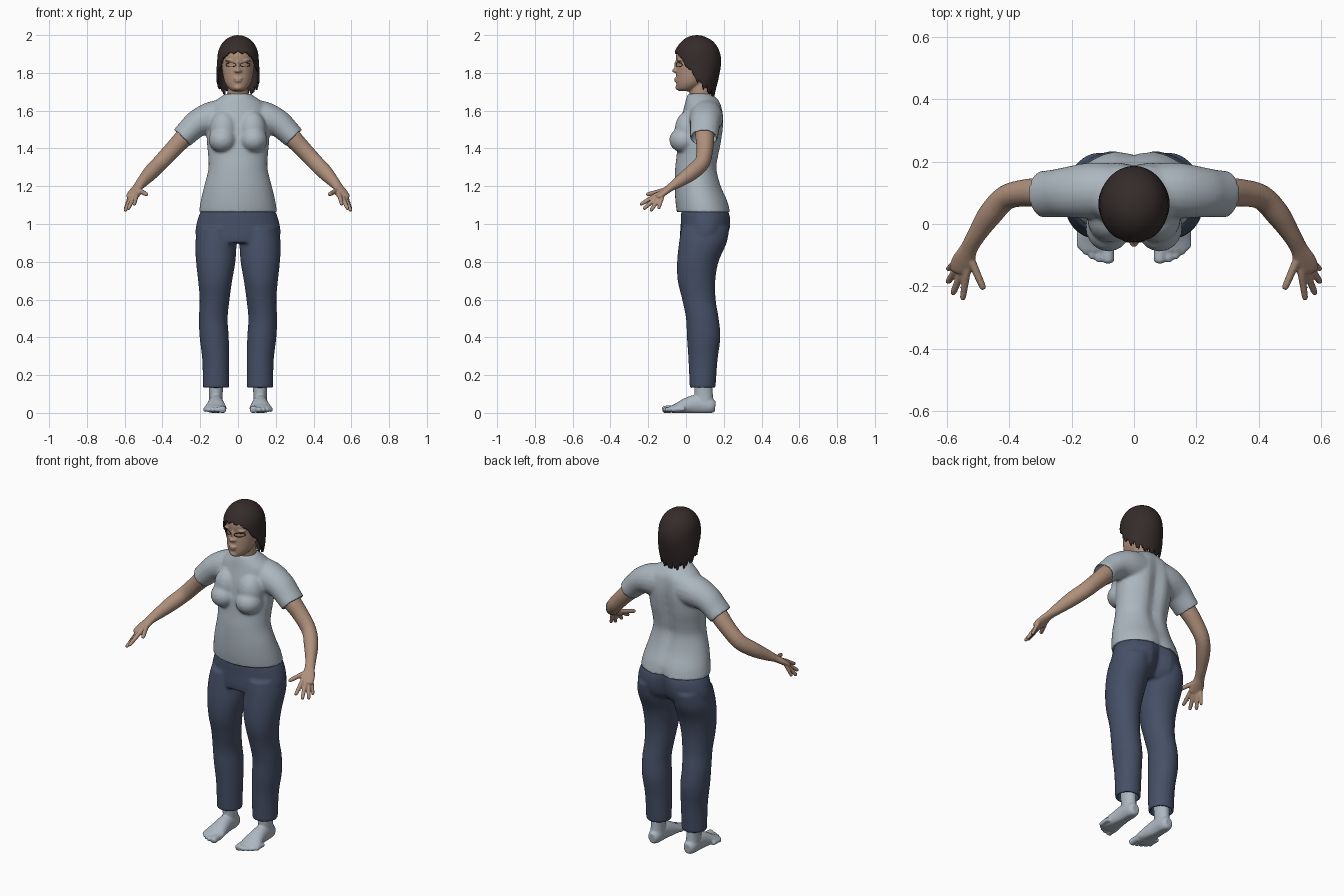
import bpy, bmesh, math
from mathutils import Vector, Matrix

if "Cube" in bpy.data.objects:
    bpy.data.objects.remove(bpy.data.objects["Cube"])


def material(name, rgb):
    m = bpy.data.materials.new(name)
    m.use_nodes = True
    m.diffuse_color = (*rgb, 1)
    m.node_tree.nodes["Principled BSDF"].inputs["Base Color"].default_value = (*rgb, 1)
    return m


SHIRT = material("pale grey blue cloth", (0.41, 0.47, 0.52))
DENIM = material("navy cloth", (0.06, 0.08, 0.135))
SKIN = material("tan skin", (0.43, 0.28, 0.20))
HAIR = material("dark brown hair", (0.035, 0.025, 0.024))
SOCK = material("pale grey sock", (0.42, 0.48, 0.54))


def spline(rows, steps=4):
    """Catmull-Rom resampling of equal-length rows."""
    out = []
    for i in range(len(rows) - 1):
        p = [rows[max(0, min(len(rows) - 1, i + k))] for k in (-1, 0, 1, 2)]
        for s in range(steps):
            t = s / steps
            out.append([b + 0.5 * t * (c - a + t * (2 * a - 5 * b + 4 * c - d + t * (3 * (b - c) + d - a)))
                        for a, b, c, d in zip(*p)])
    return out + [list(rows[-1])]


def skin_rings(bm, rings, cup=0):
    """Closed skin over rings; a cup below 1 turns the last end inward as a hem."""
    if cup:
        for ring in rings[:-5:-1]:
            mid = sum(ring, Vector()) / len(ring)
            rings = rings + [[mid + (p - mid) * cup for p in ring]]
    vs = [[bm.verts.new(p) for p in ring] for ring in rings]
    n = len(vs[0])
    for a, b in zip(vs, vs[1:]):
        for i in range(n):
            bm.faces.new((a[i], a[(i + 1) % n], b[(i + 1) % n], b[i]))
    bm.faces.new(vs[0])
    bm.faces.new(vs[-1])


def stack(bm, rows, side=1, cup=0, n=40):
    """Level rings: height, centre x, half width, front y, back y, cleft depth at the back."""
    rings = []
    for z, cx, rx, yf, yb, cleft in spline(rows):
        ring = []
        for i in range(n):
            a = math.tau * i / n
            x, s = rx * math.cos(a), math.sin(a)
            y = (yf + yb) / 2 + (yb - yf) / 2 * s
            y -= cleft * max(s, 0) * math.exp(-(x / 0.04) ** 2)
            ring.append(Vector(((cx + x) * side, y, z)))
        rings.append(ring)
    skin_rings(bm, rings, cup)


def limb(bm, rows, side=1, cup=0, n=20):
    """Rings square to a path: x, y, z, half width, half thickness."""
    pts = spline(rows)
    rings = []
    for i, (x, y, z, w, h) in enumerate(pts):
        t = (Vector(pts[min(i + 1, len(pts) - 1)][:3]) - Vector(pts[max(i - 1, 0)][:3])).normalized()
        u = t.cross(Vector((0, 0, 1))).normalized()
        v = u.cross(t)
        ring = [Vector((x, y, z)) + u * w * math.cos(math.tau * k / n) + v * h * math.sin(math.tau * k / n)
                for k in range(n)]
        rings.append([Vector((p.x * side, p.y, p.z)) for p in ring])
    skin_rings(bm, rings, cup)


def ball(bm, centre, radii):
    bmesh.ops.create_uvsphere(bm, u_segments=20, v_segments=12, radius=1,
                              matrix=Matrix.Translation(centre) @ Matrix.Diagonal((*radii, 1)))


def finish(bm, name, mat, voxel=0, smooth=0):
    bmesh.ops.recalc_face_normals(bm, faces=bm.faces)
    mesh = bpy.data.meshes.new(name)
    bm.to_mesh(mesh)
    bm.free()
    mesh.materials.append(mat)
    for p in mesh.polygons:
        p.use_smooth = True
    ob = bpy.data.objects.new(name, mesh)
    bpy.context.collection.objects.link(ob)
    if voxel:
        r = ob.modifiers.new("Fuse", 'REMESH')
        r.mode, r.voxel_size, r.use_smooth_shade = 'VOXEL', voxel, True
    if smooth:
        s = ob.modifiers.new("Soften", 'SMOOTH')
        s.factor, s.iterations = 0.5, smooth
    return ob


# Shirt: torso, bust and open sleeves
bm = bmesh.new()
stack(bm, [(1.69, 0, .065, .01, .135, 0), (1.66, 0, .11, 0, .168, 0), (1.62, 0, .15, -.01, .195, .01),
           (1.54, 0, .165, -.03, .207, .02), (1.44, 0, .165, -.043, .197, .025), (1.36, 0, .158, -.05, .18, .02),
           (1.29, 0, .157, -.058, .172, .02), (1.2, 0, .179, -.06, .192, .012), (1.12, 0, .198, -.056, .226, .01),
           (1.06, 0, .207, -.048, .243, .02)], cup=.93)
for s in (1, -1):
    ball(bm, (.082 * s, -.01, 1.445), (.074, .079, .068))
    ball(bm, (.075 * s, .015, 1.5), (.075, .075, .1))
    limb(bm, [(.06, .11, 1.565, .085, .1), (.14, .107, 1.56, .09, .088), (.21, .102, 1.535, .082, .074),
              (.255, .098, 1.497, .077, .066), (.298, .095, 1.455, .075, .061)], s, cup=.84)
finish(bm, "shirt", SHIRT, .008, 6)

# Trousers
bm = bmesh.new()
stack(bm, [(1.1, 0, .17, -.01, .2, 0), (1.06, 0, .2, -.025, .235, .02), (1.0, 0, .22, -.028, .243, .035),
           (.94, 0, .224, -.032, .23, .04), (.9, 0, .2, -.03, .2, .04)])
for s in (1, -1):
    stack(bm, [(.98, .112, .1, -.025, .23, 0), (.9, .117, .109, -.037, .215, 0), (.8, .118, .104, -.047, .172, 0),
               (.7, .121, .09, -.044, .155, 0), (.6, .124, .079, -.02, .157, 0), (.5, .131, .076, 0, .173, 0),
               (.4, .126, .077, .005, .182, 0), (.28, .118, .071, .013, .167, 0), (.13, .117, .069, .02, .156, 0)],
          s, cup=.8)
finish(bm, "trousers", DENIM, .008, 5)

# Arms with spread fingers
FINGERS = [((.537, -.16, 1.152), (.55, -.243, 1.102), .0105), ((.552, -.152, 1.143), (.582, -.226, 1.078), .0105),
           ((.567, -.142, 1.138), (.598, -.188, 1.068), .0105), ((.575, -.125, 1.142), (.598, -.146, 1.078), .009),
           ((.525, -.11, 1.18), (.482, -.21, 1.155), .0115)]
for side_name, s in (("left", 1), ("right", -1)):
    bm = bmesh.new()
    limb(bm, [(.2, .1, 1.535, .05, .05), (.28, .1, 1.462, .05, .05), (.345, .1, 1.395, .044, .045),
              (.41, .085, 1.325, .04, .043), (.462, .03, 1.272, .039, .041), (.505, -.035, 1.225, .03, .031),
              (.53, -.08, 1.195, .028, .021), (.545, -.115, 1.17, .037, .018), (.557, -.145, 1.148, .037, .015),
              (.56, -.155, 1.14, .028, .01)], s)
    for base, tip, r in FINGERS:
        b, t = Vector(base), Vector(tip)
        limb(bm, [(*b.lerp(t, k), r * w, r * w) for k, w in ((-.25, .9), (0, 1.15), (.45, 1.1), (.9, .95), (1, .5))],
             s, n=12)
    finish(bm, side_name + "_arm", SKIN, .0045, 3)

# Feet with toes, flat at the sole
for side_name, s in (("left", 1), ("right", -1)):
    bm = bmesh.new()
    stack(bm, [(.17, .117, .04, .045, .14, 0), (.1, .117, .036, .045, .142, 0), (.03, .117, .037, .05, .15, 0)], s)
    limb(bm, [(.117, .155, .035, .022, .028), (.117, .13, .037, .036, .042), (.117, .06, .045, .04, .052),
              (.117, 0, .036, .049, .042), (.12, -.05, .024, .06, .026), (.121, -.085, .018, .055, .017)], s)
    for x, y, r in ((.083, -.125, .02), (.112, -.122, .013), (.134, -.112, .0125), (.154, -.098, .012),
                    (.172, -.078, .012)):
        limb(bm, [(x, y + .07, .02, r, r), (x, y + .025, .019, r, r), (x, y + .008, .016, r, r), (x, y, .014, r * .5, r * .5)],
             s, n=12)
    for v in bm.verts:
        v.co.z = max(v.co.z, 0)
    finish(bm, side_name + "_foot", SOCK, .005, 2)

# Head, neck and face
bm = bmesh.new()
stack(bm, [(1.99, 0, .02, .03, .09, 0), (1.98, 0, .045, 0, .11, 0), (1.95, 0, .075, -.03, .15, 0),
           (1.9, 0, .09, -.052, .17, 0), (1.85, 0, .087, -.05, .165, 0), (1.8, 0, .081, -.052, .14, 0),
           (1.75, 0, .07, -.052, .105, 0), (1.717, 0, .048, -.048, .06, 0), (1.703, 0, .024, -.036, .02, 0)])
stack(bm, [(1.82, 0, .05, .02, .14, 0), (1.74, 0, .053, .015, .135, 0), (1.64, 0, .058, .025, .13, 0)])
for centre, radii in (((0, -.053, 1.812), (.016, .022, .013)), ((0, -.046, 1.838), (.009, .017, .032)),
                      ((0, -.051, 1.769), (.024, .012, .007)), ((0, -.05, 1.757), (.02, .012, .007)),
                      ((0, -.042, 1.722), (.022, .014, .014))):
    ball(bm, centre, radii)
for s in (1, -1):
    ball(bm, (.014 * s, -.05, 1.81), (.009, .012, .008))
    ball(bm, (.038 * s, -.03, 1.865), (.03, .018, .007))
finish(bm, "head", SKIN, .005, 3)

# Eyelashes: a thin almond outline on each eye
bm = bmesh.new()
for s in (1, -1):
    almond = []
    for k in range(25):
        a = math.tau * k / 24
        x = .038 + .025 * math.cos(a)
        almond.append((x, .054 - .107 * math.sqrt(1 - (x / .087) ** 2), 1.843 + .011 * math.sin(a), .002, .002))
    limb(bm, almond, s, n=6)
finish(bm, "eyelashes", HAIR)

# Hair: a cap swept down to a ragged hem that falls from brow to nape
SHAPE = spline([(2.0, .004, .055, .065), (1.992, .04, .015, .1), (1.965, .078, -.025, .145), (1.92, .103, -.056, .175),
                (1.87, .11, -.065, .186), (1.82, .113, -.055, .182), (1.76, .114, -.04, .17),
                (1.7, .106, -.025, .155), (1.62, .09, -.01, .14)], 6)
HEM = [(0, 1.912), (.2, 1.9), (.35, 1.83), (.5, 1.75), (.7, 1.705), (1, 1.675)]


def blend(table, key):
    for a, b in zip(table, table[1:]):
        if min(a[0], b[0]) <= key <= max(a[0], b[0]):
            t = (key - a[0]) / (b[0] - a[0])
            return [p + (q - p) * t for p, q in zip(a[1:], b[1:])]
    return table[-1][1:]


bm = bmesh.new()
COLS, ROWS = 120, 18
grid = []
for r in range(ROWS + 1):
    ring = []
    for c in range(COLS):
        a = math.tau * c / COLS
        u = abs((c / COLS * 2 + 1) % 2 - 1)
        jag = (.01 + .03 * u) * (abs((c % 8) - 4) / 4 - .5) + .012 * math.sin(c * 1.9) * u
        hem = blend(HEM, u)[0] + jag
        z = 2 + (hem - 2) * (r / ROWS) ** 1.5
        rx, yf, yb = blend(SHAPE, z)
        ring.append(bm.verts.new((rx * math.sin(a), (yf + yb) / 2 - (yb - yf) / 2 * math.cos(a), z)))
    grid.append(ring)
for a, b in zip(grid, grid[1:]):
    for i in range(COLS):
        j = (i + 1) % COLS
        bm.faces.new((a[i], b[i], b[j], a[j]))
bmesh.ops.remove_doubles(bm, verts=grid[0], dist=.02)
hair = finish(bm, "hair", HAIR)
shell = hair.modifiers.new("Thickness", 'SOLIDIFY')
shell.thickness, shell.offset = .01, -1
